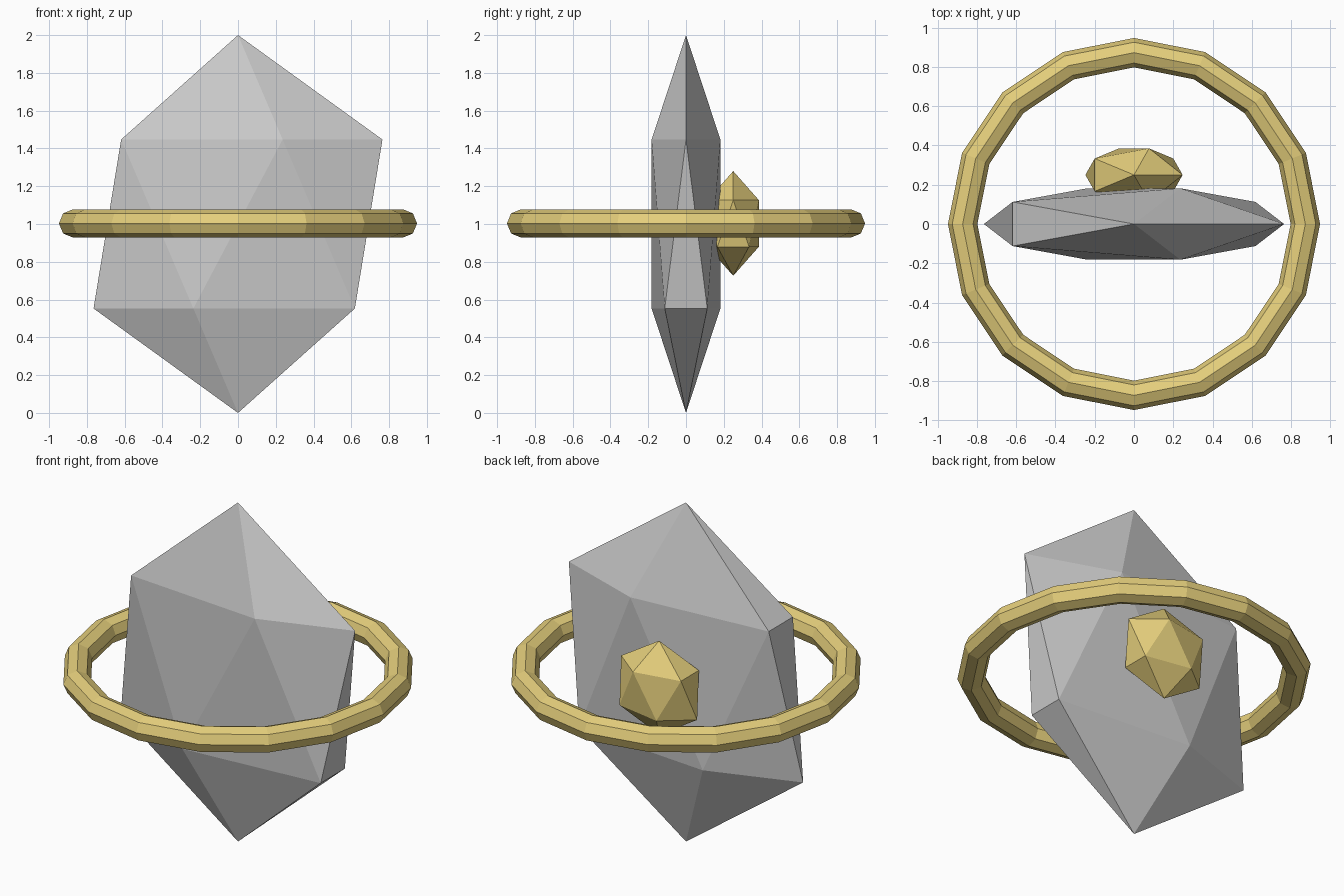
import bpy

if "Cube" in bpy.data.objects:
    bpy.data.objects.remove(bpy.data.objects["Cube"])

gold = bpy.data.materials.new("gold")
gold.diffuse_color = (0.78, 0.62, 0.2, 1)
gold.use_nodes = True
gold.node_tree.nodes["Principled BSDF"].inputs["Base Color"].default_value = gold.diffuse_color


def gem(name, loc, scale, mat=None):
    """Low-poly faceted stone: a squashed 20-sided ball."""
    bpy.ops.mesh.primitive_ico_sphere_add(subdivisions=1, radius=1, location=loc)
    ob = bpy.context.object
    ob.name = name
    ob.scale = scale
    bpy.ops.object.transform_apply(location=False, rotation=False, scale=True)
    if mat:
        ob.data.materials.append(mat)
    return ob


# Tall flat grey crystal
gem("crystal_body", (0, 0, 1), (0.855, 0.214, 1.0))

# Small gold stone set into the back face
gem("back_stone", (0, 0.25, 1.003), (0.277, 0.159, 0.277), gold)

# Gold ring around the middle
bpy.ops.mesh.primitive_torus_add(
    major_segments=16, minor_segments=8,
    major_radius=0.873, minor_radius=0.075, location=(0, 0, 1.003))
ring = bpy.context.object
ring.name = "ring"
ring.data.materials.append(gold)
